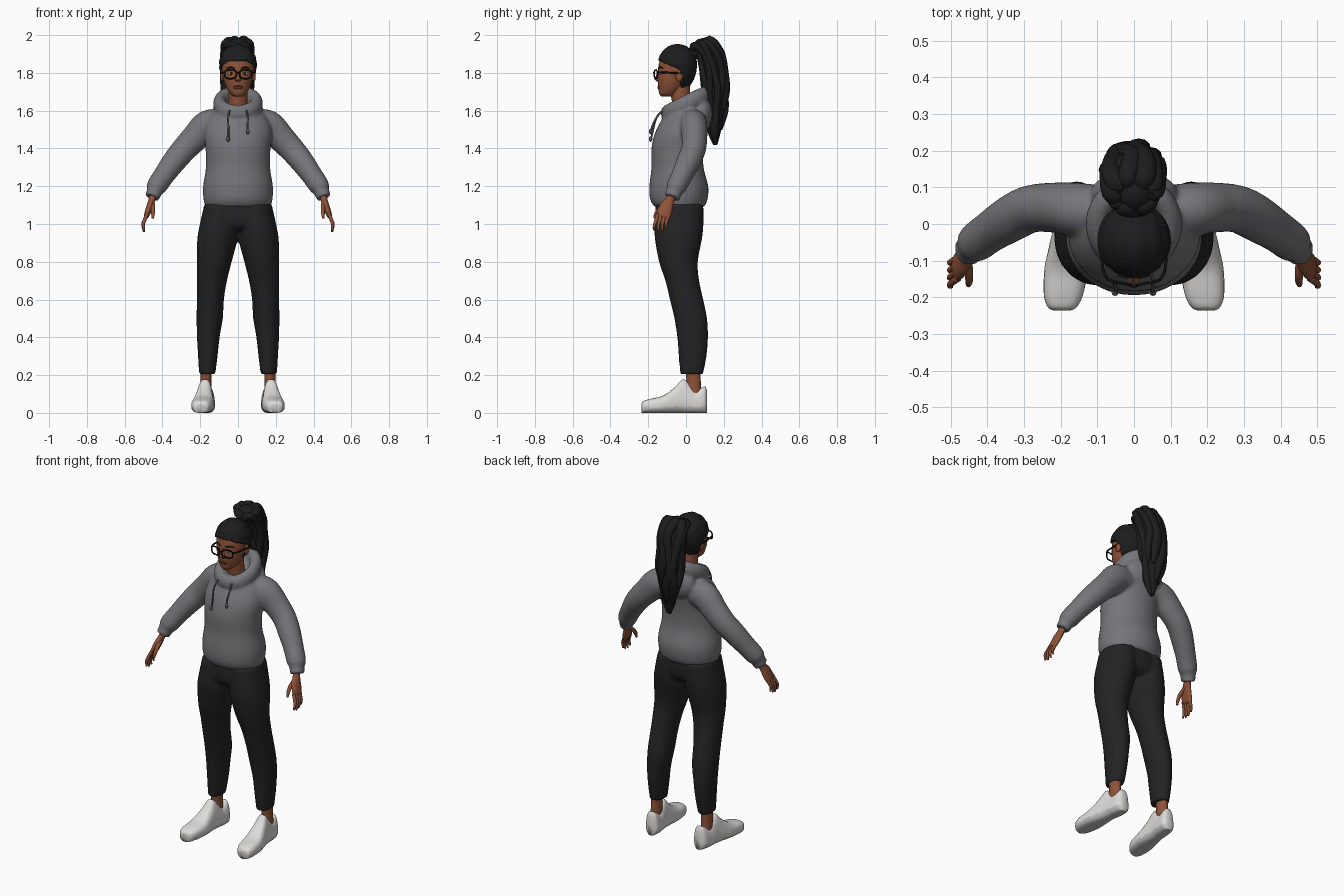
import bpy, bmesh, math, random
from mathutils import Vector, Matrix

random.seed(4)
cube = bpy.data.objects.get("Cube")
if cube:
    bpy.data.objects.remove(cube)


def material(name, r, g, b):
    m = bpy.data.materials.new(name)
    m.use_nodes = True
    m.diffuse_color = (r, g, b, 1)
    m.node_tree.nodes["Principled BSDF"].inputs["Base Color"].default_value = (r, g, b, 1)
    return m


SKIN = material("brown skin", .27, .085, .04)
HAIR = material("black hair", .012, .012, .012)
FLEECE = material("grey fleece", .18, .18, .195)
CORD = material("dark grey cord", .1, .1, .11)
PANTS = material("charcoal cloth", .017, .017, .018)
WHITE = material("white leather", .72, .71, .69)
SOLE = material("pale grey rubber", .55, .54, .53)
FRAME = material("black plastic", .006, .006, .006)
EYE = material("eye white", .6, .55, .5)
LIP = material("dark lip", .17, .045, .03)


def smooth(keys, steps=5):
    """Catmull-Rom interpolation of equally long tuples."""
    k = [keys[0]] + list(keys) + [keys[-1]]
    out = []
    for i in range(1, len(k) - 2):
        for j in range(steps):
            t = j / steps
            out.append([.5 * (2 * b + (c - a) * t + (2 * a - 5 * b + 4 * c - d) * t * t
                              + (3 * b - a - 3 * c + d) * t ** 3)
                        for a, b, c, d in zip(*k[i - 1:i + 3])])
    return out + [list(keys[-1])]


def skin(bm, rings, closed=False):
    """Bridge rings of points into a capped or closed surface."""
    vs = [[bm.verts.new(p) for p in r] for r in rings]
    n = len(vs[0])
    for a, b in zip(vs, vs[1:] + (vs[:1] if closed else [])):
        if a is b:
            continue
        for i in range(n):
            bm.faces.new((a[i], a[(i + 1) % n], b[(i + 1) % n], b[i]))
    if not closed:
        bm.faces.new(vs[0])
        bm.faces.new(vs[-1])


def tube(bm, keys, s=1, ref=None, closed=False, sides=20, steps=5):
    """Sweep ellipses along keys (x, y, z, ra, rb); level rings if no ref."""
    pts = keys if closed else smooth(keys, steps)
    rings, n = [], len(pts)
    for i, (x, y, z, ra, rb) in enumerate(pts):
        u, v = Vector((1, 0, 0)), Vector((0, 1, 0))
        if ref:
            nxt = pts[(i + 1) % n] if closed else pts[min(i + 1, n - 1)]
            prv = pts[i - 1] if closed else pts[max(i - 1, 0)]
            t = (Vector(nxt[:3]) - Vector(prv[:3])).normalized()
            u = t.cross(Vector(ref)).normalized()
            v = u.cross(t)
        ring = []
        for j in range(sides):
            a = math.tau * j / sides
            p = Vector((x, y, z)) + u * ra * math.cos(a) + v * rb * math.sin(a)
            ring.append((p.x * s, p.y, p.z))
        rings.append(ring)
    skin(bm, rings, closed)


def ball(bm, c, r, seg=24):
    m = Matrix.Translation(c) @ Matrix.Diagonal((*r, 1))
    return bmesh.ops.create_uvsphere(bm, u_segments=seg, v_segments=seg * 2 // 3, radius=1, matrix=m)["verts"]


def finish(name, bm, *mats, fuse=0, rule=None):
    """Turn bm into a smooth object; fuse melts its parts into one skin."""
    bmesh.ops.recalc_face_normals(bm, faces=bm.faces)
    for f in bm.faces:
        f.smooth = True
        if rule:
            f.material_index = rule(f)
    me = bpy.data.meshes.new(name)
    bm.to_mesh(me)
    bm.free()
    ob = bpy.data.objects.new(name, me)
    bpy.context.collection.objects.link(ob)
    for m in mats:
        me.materials.append(m)
    if fuse:
        r = ob.modifiers.new("fuse", 'REMESH')
        r.mode, r.voxel_size, r.use_smooth_shade = 'VOXEL', fuse, True
        sm = ob.modifiers.new("soften", 'SMOOTH')
        sm.factor, sm.iterations = .5, 5
    return ob


X, Y, Z = (1, 0, 0), (0, 1, 0), (0, 0, 1)
SIDES = (1, -1)

# Hoodie: torso, sleeves, rolled hood
bm = bmesh.new()
tube(bm, [(0, -.035, 1.09, .172, .132), (0, -.038, 1.13, .183, .152), (0, -.038, 1.2, .185, .156),
          (0, -.045, 1.3, .17, .138), (0, -.045, 1.4, .172, .138), (0, -.03, 1.48, .18, .135),
          (0, -.005, 1.55, .165, .125), (0, .01, 1.6, .125, .105), (0, .01, 1.625, .08, .08)], sides=32)
for s in SIDES:
    tube(bm, [(.09, .03, 1.53, .075, .075), (.16, .04, 1.52, .083, .073), (.228, .045, 1.455, .074, .068),
              (.285, .04, 1.395, .068, .065), (.335, .015, 1.335, .064, .064), (.39, -.02, 1.26, .057, .057),
              (.43, -.05, 1.2, .054, .054), (.442, -.062, 1.172, .042, .044),
              (.455, -.075, 1.14, .039, .043)], s, Y)
loop = [math.tau * i / 36 for i in range(36)]
tube(bm, [(.098 * math.sin(a), -.1 * math.cos(a), 1.635 - .05 * math.cos(a), .034, .046) for a in loop],
     ref=Z, closed=True)
ball(bm, (0, .085, 1.585), (.12, .06, .095))
finish("hoodie", bm, FLEECE, fuse=.009)

# Drawstrings with end knots
bm = bmesh.new()
for s, low in ((1, 1.49), (-1, 1.45)):
    tube(bm, [(.045, -.125, 1.6, .005, .005), (.052, -.158, 1.56, .005, .005),
              (.05, -.178, low + .03, .005, .005), (.052, -.186, low, .005, .005)], s, X, sides=8)
    ball(bm, (.052 * s, -.187, low), (.009, .009, .015), 12)
finish("drawstrings", bm, CORD)

# Trousers
bm = bmesh.new()
tube(bm, [(0, -.037, .965, .09, .09), (0, -.037, 1, .18, .122), (0, -.035, 1.06, .188, .128),
          (0, -.035, 1.13, .165, .122)], sides=32)
for s in SIDES:
    tube(bm, [(.09, -.035, 1.1, .09, .126), (.1, -.037, 1, .102, .13), (.109, -.04, .92, .107, .125),
              (.125, -.04, .8, .092, .103), (.138, -.02, .7, .08, .09), (.146, .003, .6, .072, .089),
              (.15, .025, .5, .07, .087), (.157, .035, .4, .06, .082), (.16, .035, .3, .052, .074),
              (.163, .03, .205, .043, .061)], s)
finish("trousers", bm, PANTS, fuse=.009)

# Ankles
bm = bmesh.new()
for s in SIDES:
    tube(bm, [(.168, .035, .25, .032, .042), (.17, .04, .17, .029, .038), (.17, .04, .08, .032, .042)], s)
finish("ankles", bm, SKIN)

# Shoes: cross-sections along the foot (y, half width, height)
bm = bmesh.new()
foot = smooth([(-.236, .022, .045), (-.226, .04, .062), (-.19, .054, .074), (-.12, .059, .092),
               (-.06, .053, .135), (-.015, .048, .178), (.02, .046, .15), (.05, .045, .12),
               (.085, .044, .135), (.102, .038, .14), (.112, .024, .115)])


def power(v):
    return math.copysign(abs(v) ** .65, v)


for s in SIDES:
    rings = []
    for y, w, h in foot:
        ring = []
        for j in range(32):
            a = math.tau * j / 32
            z = h / 2 * (1 + power(math.sin(a)))
            x = .173 - .1 * y + w * power(math.cos(a)) * (1 - 3 * max(0, z - .05))
            ring.append((x * s, y, z))
        rings.append(ring)
    skin(bm, rings)
finish("shoes", bm, WHITE, SOLE, rule=lambda f: int(f.calc_center_median().z < .03))

# Hands: palm, four fingers, thumb
bm = bmesh.new()
for s in SIDES:
    tube(bm, [(.445, -.07, 1.17, .022, .025), (.455, -.085, 1.13, .018, .024),
              (.468, -.105, 1.09, .018, .036), (.482, -.118, 1.05, .015, .038),
              (.487, -.122, 1.035, .01, .034)], s, Y)
    for i in range(4):
        y, drop = -.148 + .019 * i, (.008, 0, .004, .018)[i]
        tube(bm, [(.48, y, 1.055, .01, .01), (.497, y - .012, 1.015, .0095, .0095),
                  (.502, y - .02 + .002 * i, .985 + drop, .008, .008),
                  (.498, y - .023 + .004 * i, .958 + drop, .005, .005)], s, Y, sides=10)
    tube(bm, [(.455, -.1, 1.11, .014, .014), (.45, -.135, 1.085, .012, .012),
              (.45, -.158, 1.055, .01, .01), (.452, -.167, 1.03, .006, .006)], s, X, sides=10)
finish("hands", bm, SKIN)

# Head with neck, nose and ears
bm = bmesh.new()
tube(bm, [(0, -.095, 1.675, .022, .035), (0, -.092, 1.69, .042, .05), (0, -.08, 1.72, .061, .066),
          (0, -.07, 1.76, .075, .08), (0, -.06, 1.8, .083, .088), (0, -.055, 1.84, .085, .09),
          (0, -.05, 1.88, .08, .084), (0, -.05, 1.92, .045, .05)], sides=32)
tube(bm, [(0, -.01, 1.58, .056, .055), (0, -.025, 1.65, .05, .05), (0, -.035, 1.74, .052, .055)])
tube(bm, [(0, -.14, 1.81, .008, .008), (0, -.149, 1.785, .01, .01), (0, -.152, 1.768, .016, .016),
          (0, -.146, 1.755, .012, .008)])
for s in SIDES:
    ball(bm, (.084 * s, -.035, 1.785), (.01, .02, .032), 12)
finish("head", bm, SKIN)

# Eyes, brows, lips
bm, dark, lips = bmesh.new(), bmesh.new(), bmesh.new()
for s in SIDES:
    ball(bm, (.036 * s, -.132, 1.797), (.015, .011, .008))
    ball(dark, (.036 * s, -.139, 1.797), (.007, .006, .0075), 12)
    tube(dark, [(.016, -.146, 1.823, .003, .003), (.036, -.14, 1.83, .004, .004),
                (.06, -.12, 1.824, .003, .003)], s, Z, sides=8)
for z, h in ((1.728, .006), (1.72, .007)):
    ball(lips, (0, -.141, z), (.024, .01, h))
finish("eyes", bm, EYE)
finish("irises_and_brows", dark, HAIR)
finish("lips", lips, LIP)

# Glasses: rounded rims, bridge, temples
bm = bmesh.new()
for s in SIDES:
    tube(bm, [(.04 + .031 * power(math.cos(a)), -.16 + .008 * math.cos(a), 1.793 + .023 * power(math.sin(a)),
               .004, .004) for a in loop], s, Y, closed=True, sides=8)
    tube(bm, [(.07, -.153, 1.802, .004, .005), (.085, -.12, 1.802, .004, .005),
              (.09, -.03, 1.798, .004, .005)], s, Z, sides=8)
tube(bm, [(-.011, -.166, 1.798, .004, .004), (0, -.17, 1.802, .004, .004),
          (.011, -.166, 1.798, .004, .004)], ref=Z, sides=8)
finish("glasses", bm, FRAME)

# Swept-back hair, tucked inside the head over the face
bm = bmesh.new()
mid = Vector((0, -.045, 1.845))
for v in ball(bm, mid, (.1, .103, .107), 72):
    d = v.co - mid
    if d.z < 0:
        d.z *= 1.35
    hairline = 1.862 - .45 * max(0, d.y + .095)
    if d.y < .015 and mid.z + d.z < hairline:
        d *= .74
    else:
        d *= 1 + .012 * math.sin(18 * math.atan2(d.x, d.z + .05))
    v.co = mid + d
finish("hair", bm, HAIR)

# Hair tie
bm = bmesh.new()
tube(bm, [(0, .02, 1.885, .04, .045), (0, .045, 1.91, .032, .036), (0, .08, 1.93, .045, .05)], ref=X)
finish("hair_tie", bm, HAIR)

# Ponytail: core wrapped in wavy locks
bm = bmesh.new()
spine = [(0, .055, 1.915, .03, .035), (0, .085, 1.94, .045, .06), (0, .13, 1.9, .058, .07),
         (0, .148, 1.8, .056, .07), (0, .158, 1.7, .054, .066), (0, .165, 1.6, .04, .05),
         (0, .16, 1.5, .027, .033), (0, .158, 1.42, .008, .01)]
tube(bm, spine, ref=X)
for k in range(10):
    turn, phase = math.tau * k / 10, random.uniform(0, 6)
    size, last = random.uniform(.85, 1.15), random.choice((6, 7, 7, 8))
    lock = []
    for i, (x, y, z, ra, rb) in enumerate(spine[:last]):
        a = turn + .25 * math.sin(i * 1.7 + phase)
        r = (.022 if 0 < i < last - 1 else .007) * size
        lock.append((rb * .95 * math.cos(a), y + ra * .95 * math.sin(a),
                     z + (.035 * (1 + math.sin(a)) / 2 if i == 1 else 0), r, r * 1.2))
    tube(bm, lock, ref=X, sides=12)
finish("ponytail", bm, HAIR)
